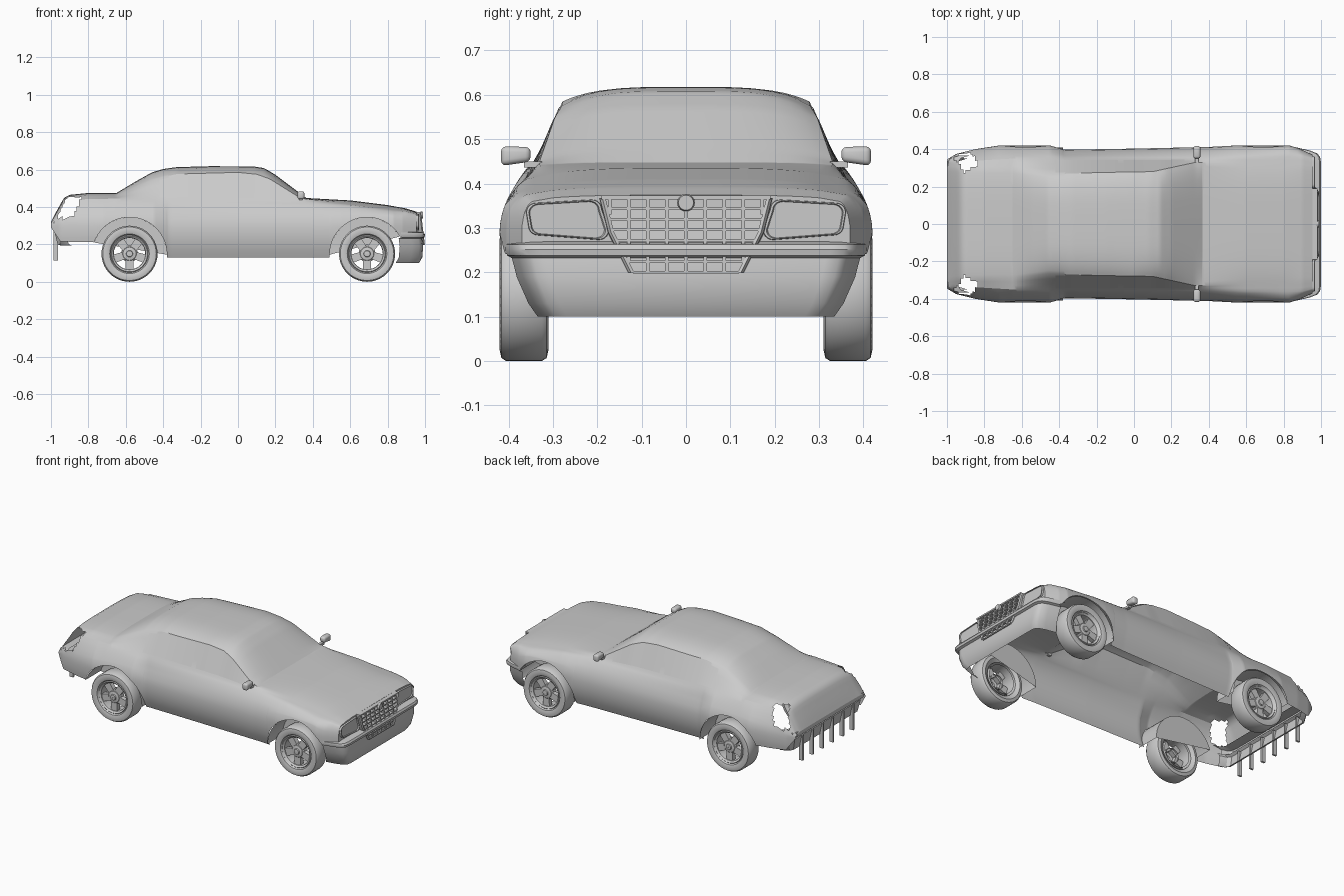
import bpy, bmesh
from math import sin, cos, pi, radians, sqrt
from mathutils import Vector, Matrix

if "Cube" in bpy.data.objects:
    bpy.data.objects.remove(bpy.data.objects["Cube"])

def finish(name, bm, angle=35):
    bmesh.ops.remove_doubles(bm, verts=bm.verts, dist=1e-5)
    bmesh.ops.recalc_face_normals(bm, faces=bm.faces)
    me = bpy.data.meshes.new(name)
    bm.to_mesh(me)
    bm.free()
    ob = bpy.data.objects.new(name, me)
    bpy.context.collection.objects.link(ob)
    bpy.ops.object.select_all(action='DESELECT')
    bpy.context.view_layer.objects.active = ob
    ob.select_set(True)
    bpy.ops.object.shade_smooth_by_angle(angle=radians(angle))
    return ob

def add_grid(bm, rows, closed=False):
    vs = [[bm.verts.new(p) for p in r] for r in rows]
    n = len(rows[0])
    for a, b in zip(vs, vs[1:]):
        for i in range(n if closed else n - 1):
            j = (i + 1) % n
            bm.faces.new((a[i], a[j], b[j], b[i]))
    return vs

def add_box(bm, lo, hi):
    c = [(a + b) / 2 for a, b in zip(lo, hi)]
    s = [b - a for a, b in zip(lo, hi)]
    return bmesh.ops.create_cube(bm, size=1, matrix=Matrix.Translation(c) @ Matrix.Diagonal((*s, 1)))['verts']

def lerp_key(keys, x):
    if x <= keys[0][0]:
        return keys[0][1]
    for (a, u), (b, v) in zip(keys, keys[1:]):
        if x <= b:
            return u + (v - u) * (x - a) / (b - a)
    return keys[-1][1]

# Body outline curves along the length (x, value)
CENTRE_Z = [(-1, .32), (-.98, .36), (-.93, .45), (-.9, .465), (-.8, .475), (-.65, .475), (-.55, .535), (-.46, .585),
            (-.4, .603), (-.33, .613), (-.15, .618), (.08, .617), (.14, .608), (.2, .572), (.365, .448), (.6, .435),
            (.8, .41), (.9, .392), (.955, .374)]
RAIL_Z = [(-1, .318), (-.93, .435), (-.9, .452), (-.8, .462), (-.65, .462), (-.46, .545), (-.33, .576), (0, .585),
          (.1, .575), (.17, .55), (.33, .45), (.365, .442), (.6, .42), (.9, .385), (.955, .368)]
RAIL_Y = [(-1, .3), (-.9, .29), (-.65, .29), (-.46, .265), (-.2, .275), (.1, .28), (.33, .33), (.365, .33), (.6, .31), (.955, .3)]
BELT_Z = [(-1, .31), (-.96, .37), (-.92, .425), (-.88, .44), (-.65, .445), (0, .435), (.35, .43), (.6, .41), (.9, .375), (.955, .36)]
BELT_Y = [(-1, .33), (-.9, .335), (-.65, .35), (0, .345), (.35, .345), (.6, .36), (.9, .36), (.955, .345)]
SHOULDER_Z = [(-1, .3), (-.9, .35), (-.5, .37), (.3, .37), (.8, .355), (.955, .335)]
WIDTH = [(-1, .345), (-.95, .375), (-.85, .4), (-.72, .42), (-.45, .42), (-.37, .397), (0, .403), (.4, .412),
         (.55, .42), (.83, .42), (.88, .405), (.955, .37)]
SILL_Z = [(-1, .29), (-.95, .215), (-.7, .21), (-.58, .13), (.69, .13), (.86, .24), (.955, .25)]
WHEELS = (-.58, .69)
ARCH_R, ARCH_Z = .2, .145

def bottom_z(x):
    z = lerp_key(SILL_Z, x)
    if -.55 < x < .69:
        z = .13
    for c in WHEELS:
        d = ARCH_R ** 2 - (x - c) ** 2
        if d > -1e-6:
            z = max(z, ARCH_Z + sqrt(max(d, 0)))
    return z

def half_section(x):
    w, zs, zb = lerp_key(WIDTH, x), lerp_key(SHOULDER_Z, x), bottom_z(x)
    zs = max(zs, zb + .006)
    pts = []
    for i in range(7):
        z = zb + (zs - zb) * i / 6
        y = w - .035 * (max(0, .27 - z) / .14) ** 2 - .02 * (max(0, z - .29) / .08) ** 2
        pts.append((y, z))
    by, bz = lerp_key(BELT_Y, x), lerp_key(BELT_Z, x)
    ry, rz, cz = lerp_key(RAIL_Y, x), lerp_key(RAIL_Z, x), lerp_key(CENTRE_Z, x)
    y0, z0 = pts[-1]
    for i in range(1, 5):
        t = i / 4
        pts.append((y0 + (by - y0) * t, z0 + (bz - z0) * t + .006 * sin(pi * t)))
    for i in range(1, 4):
        pts.append((by + (ry - by) * i / 3, bz + (rz - bz) * i / 3))
    for s in (.06, .12, .2, .3, .45, .6, .8, 1):
        pts.append((ry * (1 - s), rz + (cz - rz) * (1 - (1 - s) ** 4)))
    return pts

# Body shell, open underneath, with tail lamp openings
xs = {round(-1 + i * .0125, 4) for i in range(157) if -1 + i * .0125 < .95} | {.955, .365}
for c in WHEELS:
    xs |= {round(c + ARCH_R * cos(pi * i / 28), 4) for i in range(29)}
    xs |= {round(c + s * (ARCH_R + .001), 4) for s in (-1, 1)}
bm = bmesh.new()
rows = []
for x in sorted(xs):
    h = half_section(x)
    rows.append([(x, y, z) for y, z in h] + [(x, -y, z) for y, z in h[-2::-1]])
vs = add_grid(bm, rows)
bm.faces.new(vs[-1])
holes = []
for f in bm.faces:
    c = f.calc_center_median()
    if c.x < -.84 and abs(c.y) > .275 and .34 < c.z < .452 and abs(c.x + .905 - .5 * (c.z - .39)) < .038:
        holes.append(f)
bmesh.ops.delete(bm, geom=holes, context='FACES')
finish("body_shell", bm, 28)

# Side windows laid on the cabin sides
bm = bmesh.new()
for s in (-1, 1):
    for x0, x1 in ((-.42, -.085), (-.055, .27)):
        rows = []
        for i in range(25):
            x = x0 + (x1 - x0) * i / 24
            a = Vector((x, lerp_key(BELT_Y, x) + .002, lerp_key(BELT_Z, x)))
            b = Vector((x, lerp_key(RAIL_Y, x) + .002, lerp_key(RAIL_Z, x)))
            rows.append([((p := a.lerp(b, t)).x, s * p.y, p.z) for t in (.08, .92)])
        add_grid(bm, rows)
finish("side_windows", bm)

# Wheel wells
bm = bmesh.new()
for c, a0, a1 in ((WHEELS[0], 0, 161), (WHEELS[1], 29, 180)):
    for s in (-1, 1):
        arc = [radians(a0 + (a1 - a0) * i / 24) for i in range(25)]
        rows = [[(c + ARCH_R * cos(a), s * y, ARCH_Z + ARCH_R * sin(a)) for a in arc] for y in (.408, .26)]
        v = add_grid(bm, rows)
        bm.faces.new(v[1])
finish("wheel_wells", bm)

# Wheels: tyre, rim, hub and five spokes
def lathe(bm, prof, cx, s, n=40):
    rows = [[(cx + r * cos(2 * pi * i / n), s * y, .15 + r * sin(2 * pi * i / n)) for i in range(n)] for r, y in prof]
    return add_grid(bm, rows, True)

TYRE = [(.1, .325), (.125, .31), (.143, .314), (.15, .325), (.15, .405), (.143, .416), (.125, .42), (.106, .414), (.1, .405)]
RIM = [(.1, .32), (.1, .406), (.096, .41), (.086, .402), (.084, .39), (.088, .32)]
HUB = [(.045, .36), (.045, .39), (.035, .4), (.018, .403), (.016, .41), (.001, .411)]
for label, cx in zip(("rear", "front"), WHEELS):
    for side, s in (("right", -1), ("left", 1)):
        bm = bmesh.new()
        lathe(bm, TYRE, cx, s)
        finish(f"{label}_{side}_tyre", bm)
        bm = bmesh.new()
        lathe(bm, RIM, cx, s)
        lathe(bm, HUB, cx, s)
        for k in range(5):
            v = add_box(bm, (.03, .37, -.02), (.092, .398, .02))
            for p in v:
                if p.co.x > .05:
                    p.co.z *= 1.15
            bmesh.ops.rotate(bm, verts=v, cent=(0, 0, 0), matrix=Matrix.Rotation(pi / 2 + k * 2 * pi / 5, 3, 'Y'))
            for p in v:
                p.co = (p.co.x + cx, s * p.co.y, p.co.z + .15)
        finish(f"{label}_{side}_rim", bm)

# Bumpers swept around the ends: profile (x, z, half width), path (width factor, setback)
def bumper(name, prof, path, d):
    full = path + [(-u, b) for u, b in reversed(path)]
    bm = bmesh.new()
    add_grid(bm, [[(x - d * b, u * w, z) for x, z, w in prof] for u, b in full])
    finish(name, bm)

bumper("front_bumper",
       [(.95, .27, .37), (.993, .263, .385), (1, .252, .385), (.998, .238, .38), (.984, .232, .37),
        (.99, .19, .36), (.985, .13, .335), (.968, .1, .315)],
       [(-1.06, .125), (-1.02, .06), (-.98, .02), (-.93, .005), (-.85, 0)], 1)
bumper("rear_bumper",
       [(-.94, .33, .345), (-.997, .322, .345), (-1, .31, .345), (-.997, .292, .345), (-.965, .285, .34),
        (-.982, .275, .34), (-.965, .2, .33), (-.95, .195, .33)],
       [(-1.06, .06), (-1.02, .015), (-.96, 0)], -1)

# Rear diffuser fins
bm = bmesh.new()
for i in range(6):
    y = -.25 + .1 * i
    add_box(bm, (-.987, y - .006, .115), (-.963, y + .006, .27))
finish("diffuser_fins", bm)

# Grille: backing, frame, lattice and round cap
def grille_w(z):
    return lerp_key([(.2, .12), (.29, .165), (.37, .185)], z)

def grille_x(z):
    return .992 - (z - .2) * .12

bm = bmesh.new()
zs = [.2, .245, .29, .33, .368]
add_grid(bm, [[(grille_x(z) - .02, s * grille_w(z), z) for s in (-1, 1)] for z in zs])
for i in range(8):
    z = .2 + .168 * i / 7
    w, x = grille_w(z), grille_x(z)
    add_box(bm, (x - .03, -w, z - .003), (x + .004, w, z + .003))
for i in range(9):
    y = -.172 + .043 * i
    for z0, z1 in zip(zs, zs[1:]):
        for q in (0, .5):
            a, b = z0 + (z1 - z0) * q, z0 + (z1 - z0) * (q + .5)
            if abs(y) < grille_w(a):
                add_box(bm, (grille_x(a) - .02, y - .004, a), (grille_x(a) + .003, y + .004, b))
finish("grille_lattice", bm)

bm = bmesh.new()
for s in (-1, 1):
    add_grid(bm, [[(grille_x(z) + dx, s * (grille_w(z) + dy), z) for dx, dy in
                   ((-.04, .012), (0, .01), (.007, .004), (.004, -.003), (-.02, -.003))] for z in zs])
add_box(bm, (.945, -.19, .364), (.98, .19, .373))
bmesh.ops.create_cone(bm, cap_ends=True, segments=24, radius1=.02, radius2=.017, depth=.014,
                      matrix=Matrix.Translation((.983, 0, .357)) @ Matrix.Rotation(pi / 2, 4, 'Y'))
finish("grille_frame", bm)

# Headlamps
for side, s in (("right", -1), ("left", 1)):
    bm = bmesh.new()
    loop = []
    for cy, cz, a0 in ((.335, .335, 0), (.215, .342, 90), (.2, .295, 180), (.33, .305, 270)):
        loop += [(cy + .022 * cos(radians(a0 + k * 18)), cz + .02 * sin(radians(a0 + k * 18))) for k in range(6)]
    rows = [[(x, s * (.275 + (y - .275) * f), .318 + (z - .318) * f) for y, z in loop]
            for x, f in ((.95, 1.05), (.966, 1.03), (.967, .97), (.96, .94))]
    v = add_grid(bm, rows, True)
    bm.faces.new(v[-1])
    finish(f"{side}_headlamp", bm)

# Door mirrors
for side, s in (("right", -1), ("left", 1)):
    bm = bmesh.new()
    v = add_box(bm, (.318, .35, .44), (.355, .417, .484))
    for p in v:
        if p.co.y < .37:
            p.co.z = .466 + (p.co.z - .462) * .75
    bmesh.ops.bevel(bm, geom=bm.edges[:], offset=.012, segments=3, affect='EDGES', profile=.5)
    add_box(bm, (.325, .325, .436), (.345, .365, .45))
    bmesh.ops.scale(bm, vec=(1, s, 1), verts=bm.verts)
    finish(f"{side}_mirror", bm)
